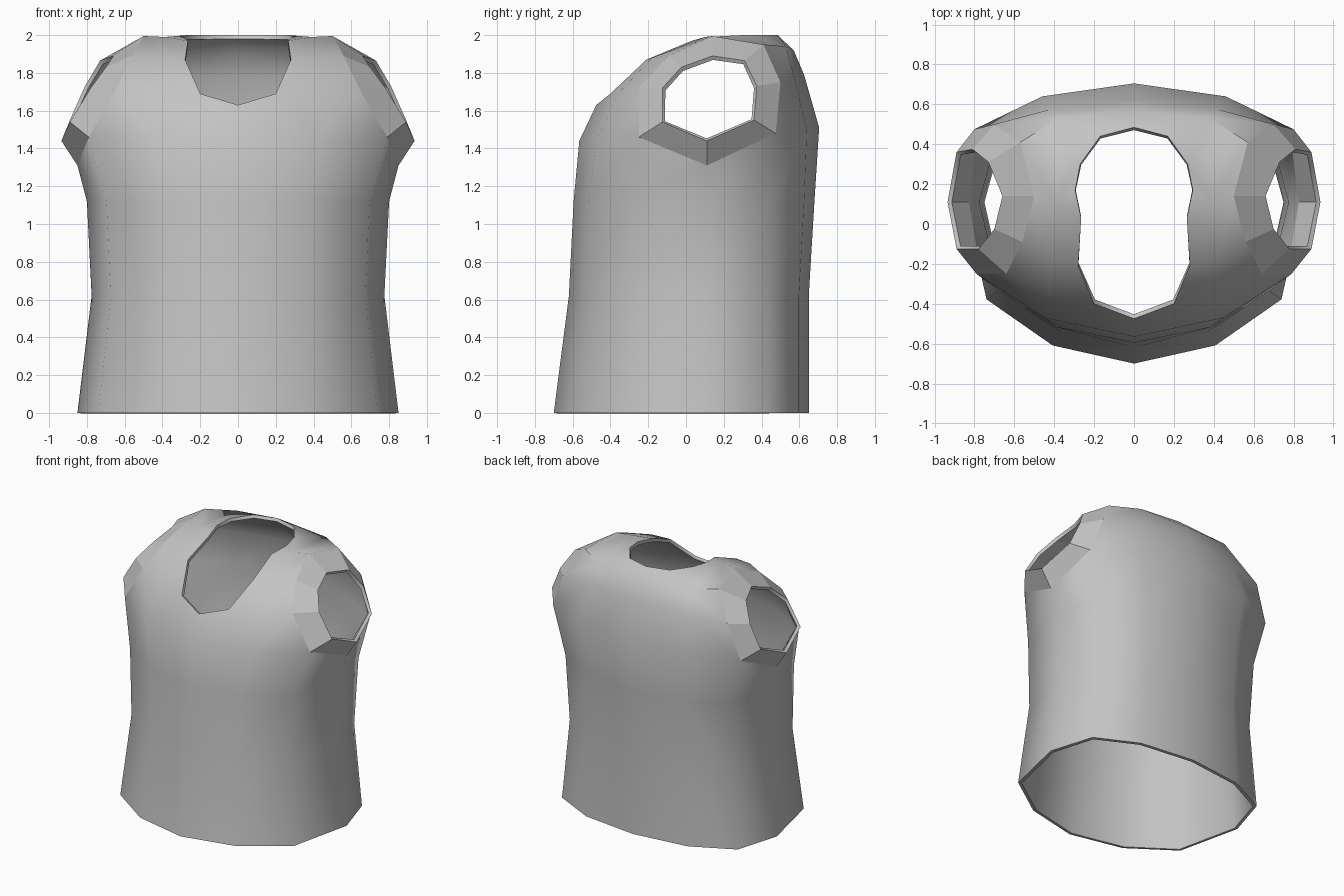
import bpy, bmesh, math

if "Cube" in bpy.data.objects:
    bpy.data.objects.remove(bpy.data.objects["Cube"])

# One cloth colour
cloth = bpy.data.materials.new("grey cloth")
cloth.diffuse_color = (0.55, 0.55, 0.55, 1)
cloth.use_nodes = True
cloth.node_tree.nodes["Principled BSDF"].inputs["Base Color"].default_value = cloth.diffuse_color

bm = bmesh.new()
V = {}


def add(prefix, points, start=0):
    for i, p in enumerate(points):
        V[f"{prefix}{start + i}"] = bm.verts.new(p)


def face(names):
    return bm.faces.new([V[n] for n in names.split()])


# Torso rings, right half, front centre to back centre: height, half width, front, back
X = (0, 0.48, 0.87, 1, 0.88, 0.51, 0)
rings = [(0, 0.85, 0.70, 0.65), (0.62, 0.775, 0.62, 0.65), (1.12, 0.80, 0.595, 0.68)]
for r, (z, w, f, b) in enumerate(rings):
    Y = (-f, -0.87 * f, -0.54 * f, 0.11, 0.68 * b, 0.92 * b, b)
    add(f"R{r}_", [(w * x, y, z) for x, y in zip(X, Y)])

# Chest, upper back and shoulder points
add("F", [(0, -0.565, 1.44), (0.45, -0.47, 1.45)])
add("B", [(0, 0.705, 1.51), (0.46, 0.64, 1.50)])
add("C", [(0, 0.625, 1.79), (0.42, 0.575, 1.77)])
add("D", [(0, 0.57, 1.92), (0.38, 0.53, 1.94)])
add("M", [(0.43, -0.36, 1.69), (0.42, -0.18, 1.88), (0.39, 0.10, 1.99)], 1)

# Neck opening, front to back
add("N", [(0, -0.475, 1.63), (0.20, -0.40, 1.69), (0.28, -0.21, 1.87), (0.265, 0.03, 1.97),
          (0.295, 0.17, 1.99), (0.27, 0.30, 2.0), (0.17, 0.44, 2.0), (0, 0.485, 2.0)])

# Sleeve root (A) and sleeve opening (S), from lower front over the top to the bottom
add("A", [(0.79, -0.25, 1.46), (0.64, -0.25, 1.72), (0.56, -0.09, 1.89), (0.50, 0.14, 1.995),
          (0.57, 0.41, 1.95), (0.70, 0.50, 1.75), (0.80, 0.475, 1.48), (0.85, 0.11, 1.31)])
add("S", [(0.89, -0.125, 1.54), (0.78, -0.125, 1.72), (0.70, -0.025, 1.83), (0.66, 0.14, 1.89),
          (0.73, 0.31, 1.865), (0.81, 0.375, 1.73), (0.89, 0.36, 1.55), (0.935, 0.11, 1.44)])

# Torso wall
top = ["F0", "F1", "A0", "A7", "A6", "B1", "B0"]
rows = [[f"R{r}_{c}" for c in range(7)] for r in range(3)] + [top]
for lo, hi in zip(rows, rows[1:]):
    for c in range(6):
        face(f"{lo[c]} {lo[c + 1]} {hi[c + 1]} {hi[c]}")

# Yoke between chest, neck and sleeves
for names in ("F0 F1 N1 N0", "F1 A0 A1 M1", "F1 M1 N1", "M1 A1 A2 M2", "N1 M1 M2 N2",
              "M2 A2 A3 M3", "N2 M2 M3 N3", "N3 M3 N4", "B1 B0 C0 C1", "A6 B1 C1 A5",
              "C1 C0 D0 D1", "A5 C1 D1 A4", "D1 D0 N7 N6", "A4 D1 M3 A3",
              "M3 D1 N5 N4", "D1 N6 N5"):
    face(names)

# Faceted sleeve bands
for i in range(8):
    j = (i + 1) % 8
    band = face(f"A{i} A{j} S{j} S{i}")
    for e in band.edges:
        e.smooth = False

bmesh.ops.recalc_face_normals(bm, faces=bm.faces)
bm.faces.ensure_lookup_table()
bm.normal_update()
if bm.faces[0].normal.y > 0:
    bmesh.ops.reverse_faces(bm, faces=bm.faces)

mesh = bpy.data.meshes.new("vest")
bm.to_mesh(mesh)
bm.free()
mesh.materials.append(cloth)
vest = bpy.data.objects.new("vest", mesh)
bpy.context.collection.objects.link(vest)
bpy.context.view_layer.objects.active = vest
vest.select_set(True)

# Mirror to the left half and give the cloth an inward thickness
mirror = vest.modifiers.new("mirror", 'MIRROR')
mirror.merge_threshold = 0.001
wall = vest.modifiers.new("wall", 'SOLIDIFY')
wall.thickness = 0.025
wall.offset = -1
for name in ("mirror", "wall"):
    bpy.ops.object.modifier_apply(modifier=name)
bpy.ops.object.shade_smooth_by_angle(angle=math.radians(50))
